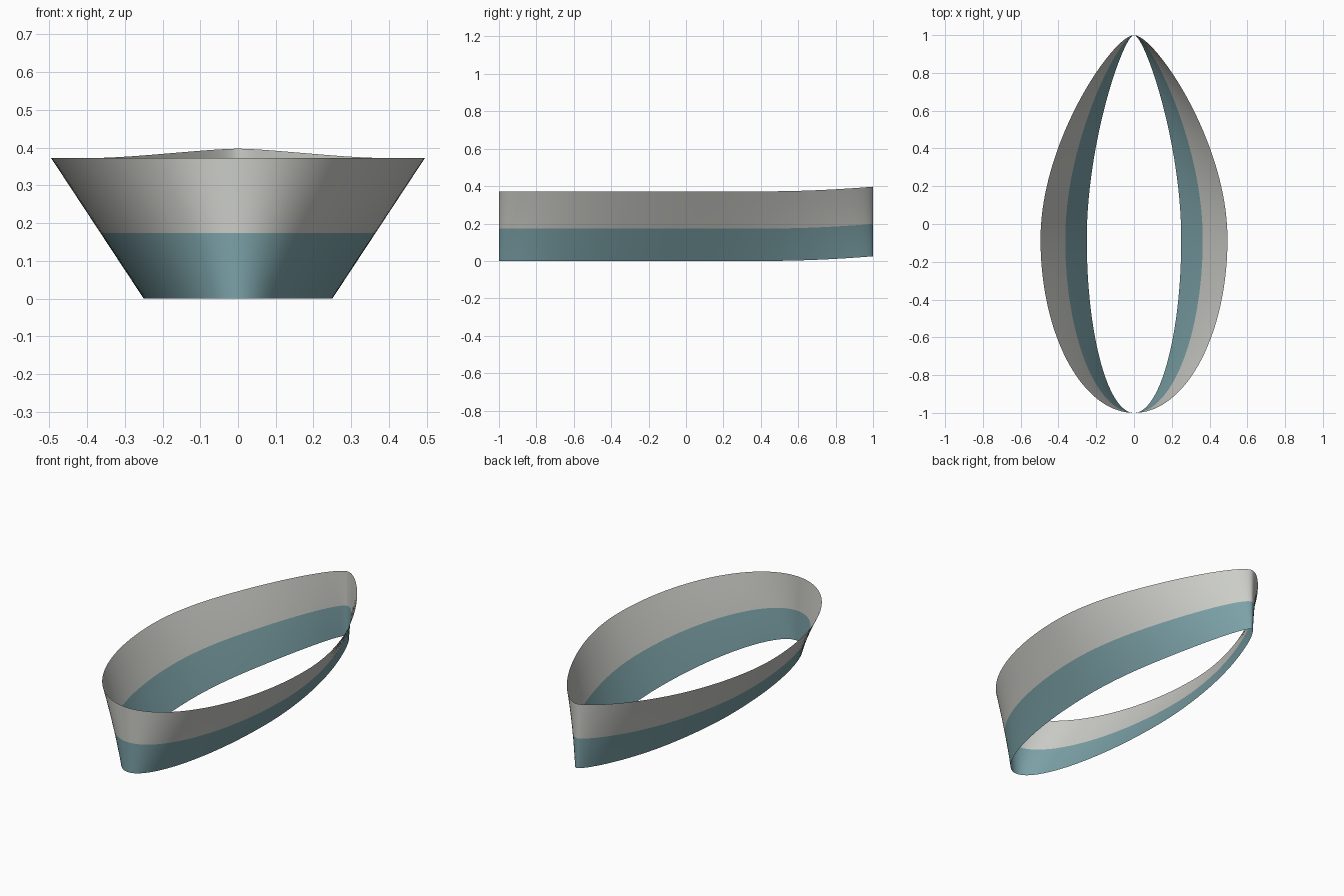
import bpy
import bmesh
from mathutils import Vector
from mathutils.geometry import interpolate_bezier

cube = bpy.data.objects.get("Cube")
if cube:
    bpy.data.objects.remove(cube, do_unlink=True)


def material(name, colour):
    mat = bpy.data.materials.new(name)
    mat.use_nodes = True
    mat.diffuse_color = (*colour, 1)
    mat.node_tree.nodes["Principled BSDF"].inputs["Base Color"].default_value = (*colour, 1)
    return mat


def half_outline(steps=40):
    """Half plan of the hull from stern to bow, with a half-width of 1."""
    stern, side, bow = Vector((0, -1)), Vector((1, -0.08)), Vector((0, 1))
    aft = interpolate_bezier(stern, Vector((0.55, -1)), Vector((1, -0.59)), side, steps)
    fore = interpolate_bezier(side, Vector((1, 0.44)), Vector((0.22, 1)), bow, steps)
    return aft + fore[1:]


def sheer(y):
    """Upward sweep of every level towards the bow."""
    return 0.025 * max(0, (y - 0.4) / 0.6) ** 2


# Full closed plan, counter-clockwise from above
half = half_outline()
plan = half + [Vector((-p.x, p.y)) for p in reversed(half[1:-1])]

# Flared hull shell: teal below the waterline, grey above it
HEIGHT, WATERLINE, ROWS = 0.372, 0.173, 4
lower = [WATERLINE * i / ROWS for i in range(ROWS + 1)]
upper = [WATERLINE + (HEIGHT - WATERLINE) * i / ROWS for i in range(1, ROWS + 1)]

bm = bmesh.new()
rings = []
for z in lower + upper:
    width = 0.25 + 0.245 * z / HEIGHT
    rings.append([bm.verts.new((p.x * width, p.y, z + sheer(p.y))) for p in plan])
for row, (a, b) in enumerate(zip(rings, rings[1:])):
    for i in range(len(plan)):
        j = (i + 1) % len(plan)
        face = bm.faces.new((a[i], a[j], b[j], b[i]))
        face.material_index = 0 if row < ROWS else 1
        face.smooth = True

mesh = bpy.data.meshes.new("hull_shell")
bm.to_mesh(mesh)
bm.free()
mesh.materials.append(material("teal_lower_hull", (0.20, 0.36, 0.39)))
mesh.materials.append(material("light_grey_upper_hull", (0.60, 0.61, 0.57)))
hull = bpy.data.objects.new("hull_shell", mesh)
bpy.context.collection.objects.link(hull)
